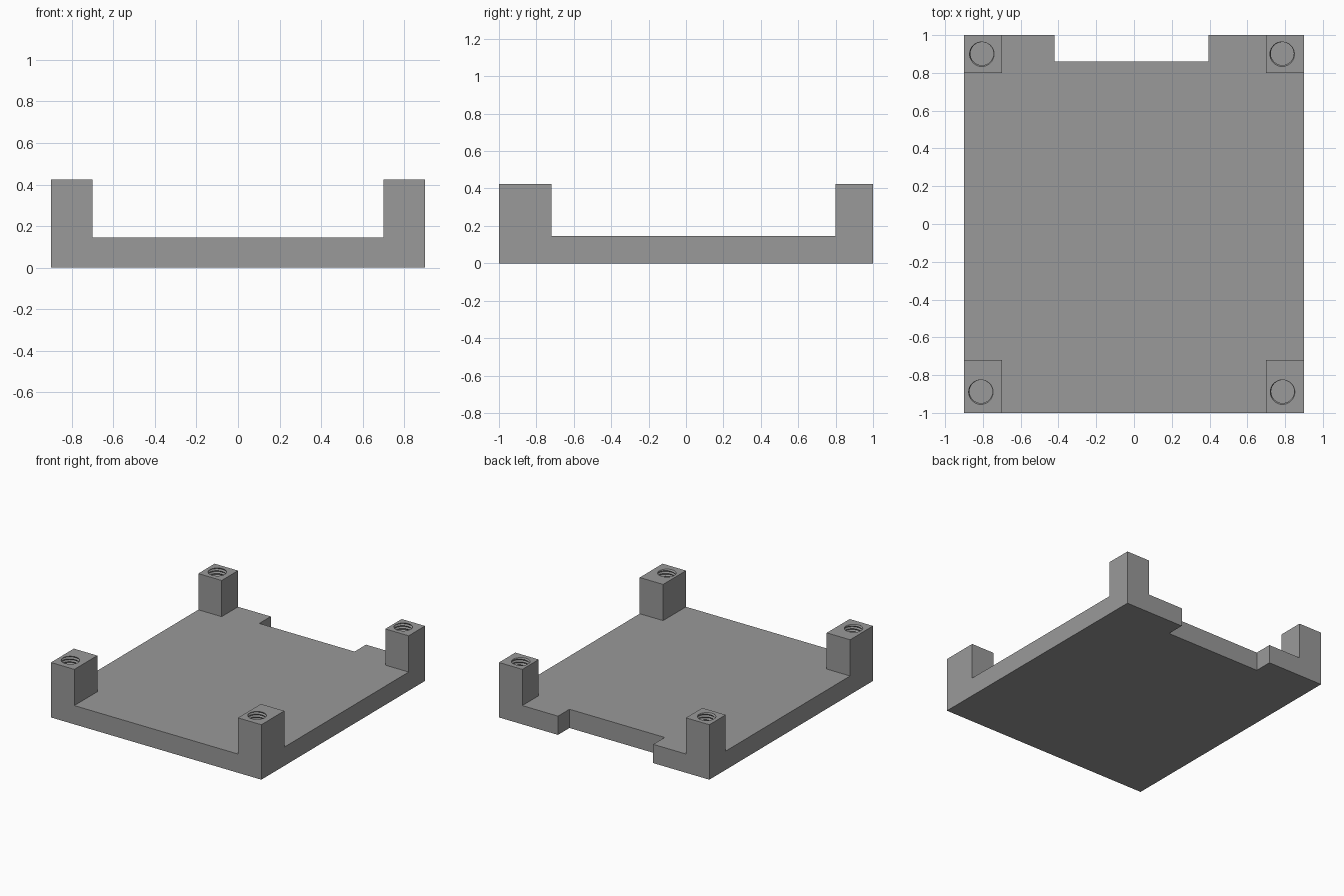
import bpy, bmesh, math

if "Cube" in bpy.data.objects:
    bpy.data.objects.remove(bpy.data.objects["Cube"])

PLATE_Z, POST_Z = 0.145, 0.425
XS = [-0.9, -0.7, -0.42, 0.395, 0.7, 0.9]
YS = [-1.0, -0.72, 0.8, 0.86, 1.0]
ZS = [0.0, PLATE_Z, POST_Z]

grey = bpy.data.materials.new("grey")
grey.diffuse_color = (0.32, 0.32, 0.32, 1)
grey.use_nodes = True
grey.node_tree.nodes["Principled BSDF"].inputs["Base Color"].default_value = grey.diffuse_color


def make_object(name, bm):
    mesh = bpy.data.meshes.new(name)
    bmesh.ops.recalc_face_normals(bm, faces=bm.faces)
    bm.to_mesh(mesh)
    bm.free()
    mesh.materials.append(grey)
    ob = bpy.data.objects.new(name, mesh)
    bpy.context.collection.objects.link(ob)
    return ob


def solid(i, j, k):
    """Which blocks are filled: plate with rear notch, four corner posts."""
    if not (0 <= i < 5 and 0 <= j < 4 and 0 <= k < 2):
        return False
    if k == 0:
        return not (i == 2 and j == 3)
    return i in (0, 4) and j in (0, 2, 3) and (j == 0 or j >= 2)


def tray_body():
    bm = bmesh.new()
    verts = {}

    def vert(key):
        if key not in verts:
            verts[key] = bm.verts.new((XS[key[0]], YS[key[1]], ZS[key[2]]))
        return verts[key]

    # a face wherever a filled block meets empty space
    for i in range(5):
        for j in range(4):
            for k in range(2):
                if not solid(i, j, k):
                    continue
                for axis in range(3):
                    for side in (0, 1):
                        n = [i, j, k]
                        n[axis] += 2 * side - 1
                        if solid(*n):
                            continue
                        loop = []
                        for a, b in ((0, 0), (1, 0), (1, 1), (0, 1)):
                            c = [i, j, k]
                            c[axis] += side
                            c[(axis + 1) % 3] += a
                            c[(axis + 2) % 3] += b
                            loop.append(vert(tuple(c)))
                        bm.faces.new(loop)
    bmesh.ops.recalc_face_normals(bm, faces=bm.faces)
    bmesh.ops.dissolve_limit(bm, angle_limit=0.01, verts=bm.verts, edges=bm.edges)
    return make_object("tray", bm)


def thread_cutter(x, y, z0=PLATE_Z, z1=POST_Z + 0.015):
    """Screw-shaped rod: a helical grid clamped flat at both ends."""
    segs, steps, pitch, r_in, r_out = 32, 4, 0.022, 0.061, 0.069
    turns = math.ceil((z1 - z0) / pitch)
    rows = (turns + 2) * steps

    def radius(phase):
        tri = abs((phase % 1.0) * 2 - 1)            # triangle wave
        return r_in + (r_out - r_in) * min(1, max(0, 2 * tri - 0.5))

    bm = bmesh.new()
    cols = []
    for s in range(segs + 1):
        t = s / segs
        a = 2 * math.pi * t
        col = []
        for row in range(rows + 1):
            z = z0 + pitch * (row / steps + t - 1.5)
            z = min(max(z, z0), z1)
            r = radius((z - z0) / pitch - t)
            col.append(bm.verts.new((x + r * math.cos(a), y + r * math.sin(a), z)))
        cols.append(col)
    for s in range(segs):
        for row in range(rows):
            bm.faces.new((cols[s][row], cols[s + 1][row],
                          cols[s + 1][row + 1], cols[s][row + 1]))
    bmesh.ops.remove_doubles(bm, verts=bm.verts, dist=1e-5)
    # flat ends
    bmesh.ops.holes_fill(bm, edges=[e for e in bm.edges if e.is_boundary], sides=0)
    return make_object("thread_cutter", bm)


tray = tray_body()
bpy.context.view_layer.objects.active = tray

# threaded blind holes in the four posts
for x, y in ((-0.81, -0.887), (0.787, -0.887), (-0.805, 0.902), (0.785, 0.902)):
    cutter = thread_cutter(x, y)
    cutter.hide_render = True
    mod = tray.modifiers.new("threaded_hole", 'BOOLEAN')
    mod.operation = 'DIFFERENCE'
    mod.solver = 'EXACT'
    mod.object = cutter
    bpy.ops.object.modifier_apply(modifier=mod.name)
    bpy.data.objects.remove(cutter)
